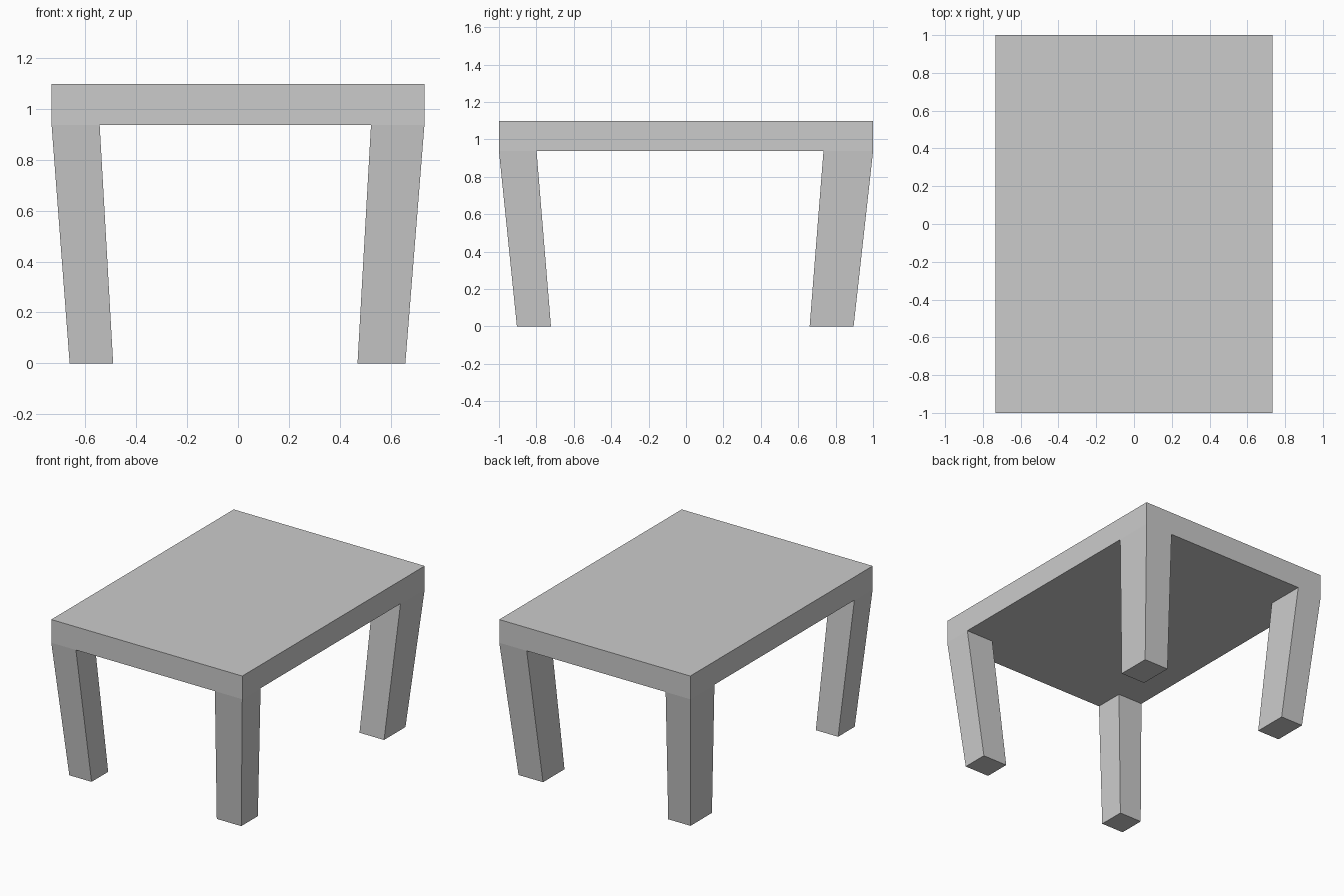
import bpy
import bmesh

if "Cube" in bpy.data.objects:
    bpy.data.objects.remove(bpy.data.objects["Cube"])

W, L = 0.733, 1.0          # half width, half length
Z_UNDER, Z_TOP = 0.937, 1.098


def tapered_box(name, bottom, top, z0, z1):
    """Box between two rectangles given as ((x0, x1), (y0, y1))."""
    bm = bmesh.new()
    bmesh.ops.create_cube(bm, size=2.0)
    for v in bm.verts:
        (xs, ys), z = (top, z1) if v.co.z > 0 else (bottom, z0)
        v.co = (xs[v.co.x > 0], ys[v.co.y > 0], z)
    mesh = bpy.data.meshes.new(name)
    bm.to_mesh(mesh)
    bm.free()
    obj = bpy.data.objects.new(name, mesh)
    bpy.context.collection.objects.link(obj)
    return obj


# Tabletop slab
slab = ((-W, W), (-L, L))
tapered_box("tabletop", slab, slab, Z_UNDER, Z_TOP)

# Legs: (foot span, top span) along each axis, leaning in towards the floor
x_spans = {"left": ((-0.662, -0.491), (-W, -0.544)),
           "right": ((0.470, 0.658), (0.523, W))}
y_spans = {"front": ((-0.904, -0.722), (-L, -0.799)),
           "back": ((0.661, 0.896), (0.735, L))}

for y_name, (y_foot, y_top) in y_spans.items():
    for x_name, (x_foot, x_top) in x_spans.items():
        tapered_box(f"{y_name}_{x_name}_leg",
                    (x_foot, y_foot), (x_top, y_top), 0.0, Z_UNDER)
